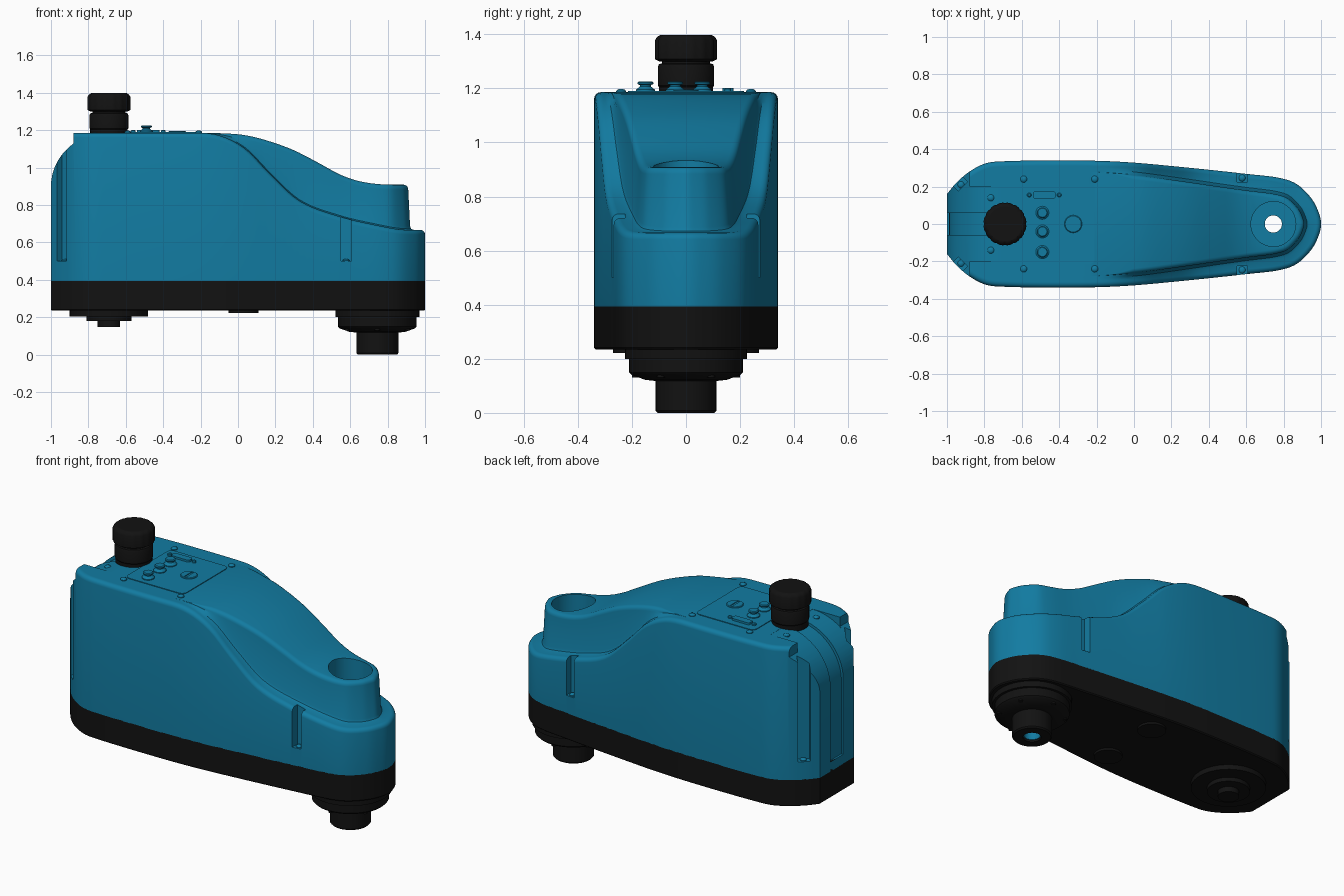
import bpy, bmesh
from math import sin, cos, pi, radians
from mathutils import Vector, Matrix

if "Cube" in bpy.data.objects:
    bpy.data.objects.remove(bpy.data.objects["Cube"])


def material(name, rgb):
    m = bpy.data.materials.new(name)
    m.diffuse_color = (*rgb, 1)
    m.use_nodes = True
    m.node_tree.nodes["Principled BSDF"].inputs["Base Color"].default_value = m.diffuse_color
    return m


BLUE = material("blue_plastic", (0.006, 0.2, 0.36))
BLACK = material("black_plastic", (0.006, 0.006, 0.006))


def make(name, bm, mat=None):
    bmesh.ops.remove_doubles(bm, verts=bm.verts, dist=1e-5)
    bmesh.ops.recalc_face_normals(bm, faces=bm.faces)
    me = bpy.data.meshes.new(name)
    bm.to_mesh(me)
    bm.free()
    ob = bpy.data.objects.new(name, me)
    bpy.context.collection.objects.link(ob)
    if mat:
        me.materials.append(mat)
    return ob


def activate(ob):
    bpy.ops.object.select_all(action='DESELECT')
    ob.select_set(True)
    bpy.context.view_layer.objects.active = ob


def smooth(ob, angle=32):
    activate(ob)
    bpy.ops.object.shade_smooth_by_angle(angle=radians(angle))
    return ob


def cut(ob, cutter):
    activate(ob)
    mod = ob.modifiers.new("cut", 'BOOLEAN')
    mod.operation, mod.solver, mod.object = 'DIFFERENCE', 'EXACT', cutter
    bpy.ops.object.modifier_apply(modifier=mod.name)
    bpy.data.objects.remove(cutter)


def lathe(name, profile, x, y, mat=None, n=48, groove=0, closed=False):
    """Revolve (radius, z) points; groove pulls in every fourth column."""
    bm = bmesh.new()
    rows = [[bm.verts.new((x + r * k * cos(2 * pi * i / n), y + r * k * sin(2 * pi * i / n), z))
             for i in range(n) for k in [1 - groove * (i % 4 == 0)]] for r, z in profile]
    for a, b in zip(rows, rows[1:] + rows[:1] if closed else rows[1:]):
        for i in range(n):
            j = (i + 1) % n
            bm.faces.new((a[i], a[j], b[j], b[i]))
    if not closed:
        bm.faces.new(rows[0])
        bm.faces.new(rows[-1])
    return smooth(make(name, bm, mat))


def box(name, loc, size, mat=None, turn=0, bevel=0):
    bm = bmesh.new()
    bmesh.ops.create_cube(bm, size=1, matrix=Matrix.Translation(loc) @ Matrix.Rotation(turn, 4, 'Z')
                          @ Matrix.Diagonal((*size, 1)))
    if bevel:
        edges = [e for e in bm.edges if abs(e.verts[0].co.z - e.verts[1].co.z) > 1e-6]
        bmesh.ops.bevel(bm, geom=edges, offset=bevel, segments=4, profile=0.5, affect='EDGES')
    return make(name, bm, mat)


def prism_y(name, pts, half):
    bm = bmesh.new()
    f = bm.faces.new([bm.verts.new((x, -half, z)) for x, z in pts])
    ext = bmesh.ops.extrude_face_region(bm, geom=[f])
    bmesh.ops.translate(bm, vec=(0, 2 * half, 0),
                        verts=[v for v in ext['geom'] if isinstance(v, bmesh.types.BMVert)])
    return make(name, bm)


def curve(points):
    """Height as a smooth function of x."""
    n = len(points)
    slope = [0 if i in (0, n - 1) else (points[i + 1][1] - points[i - 1][1]) /
             (points[i + 1][0] - points[i - 1][0]) for i in range(n)]

    def f(x):
        if x <= points[0][0]:
            return points[0][1]
        for i in range(n - 1):
            (x0, z0), (x1, z1) = points[i], points[i + 1]
            if x <= x1:
                h, t = x1 - x0, (x - x0) / (x1 - x0)
                return (z0 * (1 + 2 * t) * (1 - t) ** 2 + z1 * t * t * (3 - 2 * t)
                        + h * slope[i] * t * (1 - t) ** 2 - h * slope[i + 1] * t * t * (1 - t))
        return points[-1][1]
    return f


# Plan outline: half the points, splined and mirrored
ctrl = [(-1, .16), (-.95, .22), (-.88, .28), (-.79, .325), (-.68, .336), (-.45, .34), (-.2, .338),
        (0, .328), (.2, .31), (.4, .29), (.6, .268), (.77, .248), (.87, .213), (.95, .135), (.988, .06), (1, 0)]
ext = [Vector(p) for p in [ctrl[0]] + ctrl + [(.988, -.06)]]
half = []
for a, b, c, d in zip(ext, ext[1:], ext[2:], ext[3:]):
    for k in range(6):
        t = k / 6
        half.append(.5 * (2 * b + (c - a) * t + (2 * a - 5 * b + 4 * c - d) * t ** 2
                          + (3 * b - a - 3 * c + d) * t ** 3))
half.append(Vector((1, 0)))
outline = half + [Vector((p.x, -p.y)) for p in half[-2::-1]]
M, N = len(half), len(outline)
normals = []
for i in range(N):
    t = (outline[i] - outline[i - 1]).normalized() + (outline[(i + 1) % N] - outline[i]).normalized()
    normals.append(Vector((-t.y, t.x)).normalized())


def shell(name, rings, mat):
    """Skin rings given as functions x -> (inset, height function), capped at both ends."""
    bm = bmesh.new()
    rows = []
    for inset, height in rings:
        row = []
        for p, nr in zip(outline, normals):
            q = p - nr * inset(p.x)
            row.append(bm.verts.new((q.x, q.y, height(q.x))))
        rows.append(row)
    for a, b in zip(rows, rows[1:]):
        for i in range(N):
            j = (i + 1) % N
            bm.faces.new((a[i], a[j], b[j], b[i]))
    for r in (rows[0], rows[-1]):
        for i in range(M - 2):
            bm.faces.new((r[i], r[i + 1], r[N - 2 - i], r[N - 1 - i]))
        bm.faces.new((r[M - 2], r[M - 1], r[M]))
    return make(name, bm, mat)


# Cover: outer wall, sloping shoulder, raised central hump
TOP = 1.186
shoulder = curve([(-.25, TOP), (-.1, 1.172), (.04, 1.1), (.17, .968), (.33, .822), (.545, .738),
                  (.75, .69), (.87, .669), (1, .667)])
hump = curve([(-.25, TOP), (-.1, 1.184), (.04, 1.173), (.17, 1.14), (.305, 1.09), (.44, 1.02),
              (.545, .963), (.65, .927), (.78, .91), (1, .91)])
wall_inset = curve([(-.3, .05), (0, .055), (.5, .075), (.8, .08)])


def rise(x):
    return max(0, hump(x) - shoulder(x))


rings = [(lambda x: 0, lambda x: .393)]
for k in range(5):
    a = k * pi / 8
    rings.append((lambda x, a=a: .025 * (1 - cos(a)), lambda x, a=a: shoulder(x) - .025 * (1 - sin(a))))
rings.append((lambda x: wall_inset(x) - .02, shoulder))
rings.append((lambda x: wall_inset(x) - .006, lambda x: shoulder(x) + min(.006, rise(x) * .1)))
rings.append((wall_inset, lambda x: shoulder(x) + min(.02, rise(x) * .3)))
for k in range(5):
    a = k * pi / 8
    rings.append((lambda x, a=a: wall_inset(x) + .01 + min(.025, rise(x) / 2) * (1 - cos(a)),
                  lambda x, a=a: hump(x) - min(.025, rise(x) / 2) * (1 - sin(a))))
cover = shell("cover", rings, BLUE)

# Rounded rear end, its centre channel, and the corner notches
arc = [(-.7 - .3 * cos(k * pi / 32), .9 + .285 * sin(k * pi / 32)) for k in range(17)]
outer = [(-.7, 1.4), (-1.2, 1.4), (-1.2, .9)]
cut(cover, prism_y("rear_cut", arc + outer, .2))
side = [p for p in arc if p[0] < -.881]
cut(cover, prism_y("rear_side_cut", side + [(-.88, 1.13), (-.88, 1.4)] + outer[1:], .5))
channel = [(x + .012, z - .012) for x, z in arc]
cut(cover, prism_y("channel_cut", [(-.988, .45)] + channel + outer[:2] + [(-1.2, .45)], .06))
for s in (-1, 1):
    cut(cover, box("rear_notch", (-.955, s * .24, 1.0), (.11, .07, 1.0), turn=-s * pi / 4))
    cut(cover, box("side_notch", (.578, s * .285, .75), (.055, .12, .5)))

# Black base tray with a rear tab
base = shell("base_tray", [(lambda x: .006, lambda x: .235), (lambda x: 0, lambda x: .241),
                           (lambda x: 0, lambda x: .395)], BLACK)
box("rear_tab", (-.985, 0, .42), (.03, .118, .06), BLACK)

# Shaft socket and through hole
cut(cover, lathe("socket_cut", [(.12, .64), (.12, 1.2)], .745, 0))
for part in (cover, base):
    cut(part, lathe("bore_cut", [(.05, .1), (.05, .8)], .745, 0))
    smooth(part)
lathe("shaft_liner", [(.046, .012), (.0505, .012), (.0505, .641), (.046, .641)], .745, 0, BLUE, closed=True)

# Underside: output hub, rear joint cover, small pads
lathe("output_hub", [(.051, 0), (.105, 0), (.112, .008), (.112, .118), (.15, .122), (.2, .14), (.21, .15),
                     (.21, .2), (.225, .2), (.225, .24), (.051, .24)], .745, 0, BLACK, closed=True)
lathe("rear_joint_cover", [(.06, .148), (.06, .18), (.12, .18), (.12, .205), (.21, .205), (.21, .24)],
      -.69, 0, BLACK)
for s in (-1, 1):
    lathe("underside_pad", [(.08, .222), (.08, .24)], .03, s * .19, BLACK)
for k in range(6):
    a = k * pi / 3 + pi / 6
    lathe("hub_bolt", [(.014, .13), (.014, .16)], .745 + .185 * cos(a), .185 * sin(a), BLACK, n=12)

# Cable gland on top
lathe("cable_gland_body", [(.1, 1.17), (.1, 1.205), (.104, 1.21), (.104, 1.28), (.1, 1.29), (.088, 1.292),
                           (.088, 1.31)], -.69, 0, BLACK)
lathe("cable_gland_cap", [(.1, 1.3), (.115, 1.308), (.115, 1.378), (.108, 1.39), (.095, 1.398)],
      -.69, 0, BLACK, n=64, groove=.03)

# Control panel with connector, buttons and slotted plug
box("control_panel", (-.405, 0, 1.184), (.39, .43, .012), BLUE, bevel=.03)
box("connector", (-.48, .155, 1.194), (.12, .04, .016), BLUE, bevel=.012)
for dx in (-.08, .08):
    lathe("connector_screw", [(.012, 1.185), (.012, 1.198), (.007, 1.202)], -.48 + dx, .155, BLUE, n=16)
for y in (.06, -.04, -.15):
    lathe("button", [(.035, 1.18), (.035, 1.195), (.02, 1.207), (.02, 1.212), (.029, 1.216), (.029, 1.222),
                     (.024, 1.226)], -.49, y, BLUE, n=32)
plug = lathe("slotted_plug", [(.047, 1.18), (.047, 1.193), (.043, 1.196)], -.325, 0, BLUE)
cut(plug, box("slot_cut", (-.325, 0, 1.2), (.014, .07, .016)))

# Screws on the cover and in the notches
for s in (-1, 1):
    for x, y, z in ((-.59, .24, TOP), (-.21, .24, TOP), (-.765, .14, 1.175), (.578, .246, .5), (-.925, .21, .5)):
        lathe("cover_screw", [(.018, z - .01), (.018, z + .004), (.014, z + .009), (.006, z + .012)],
              x, s * y, BLUE, n=20)
